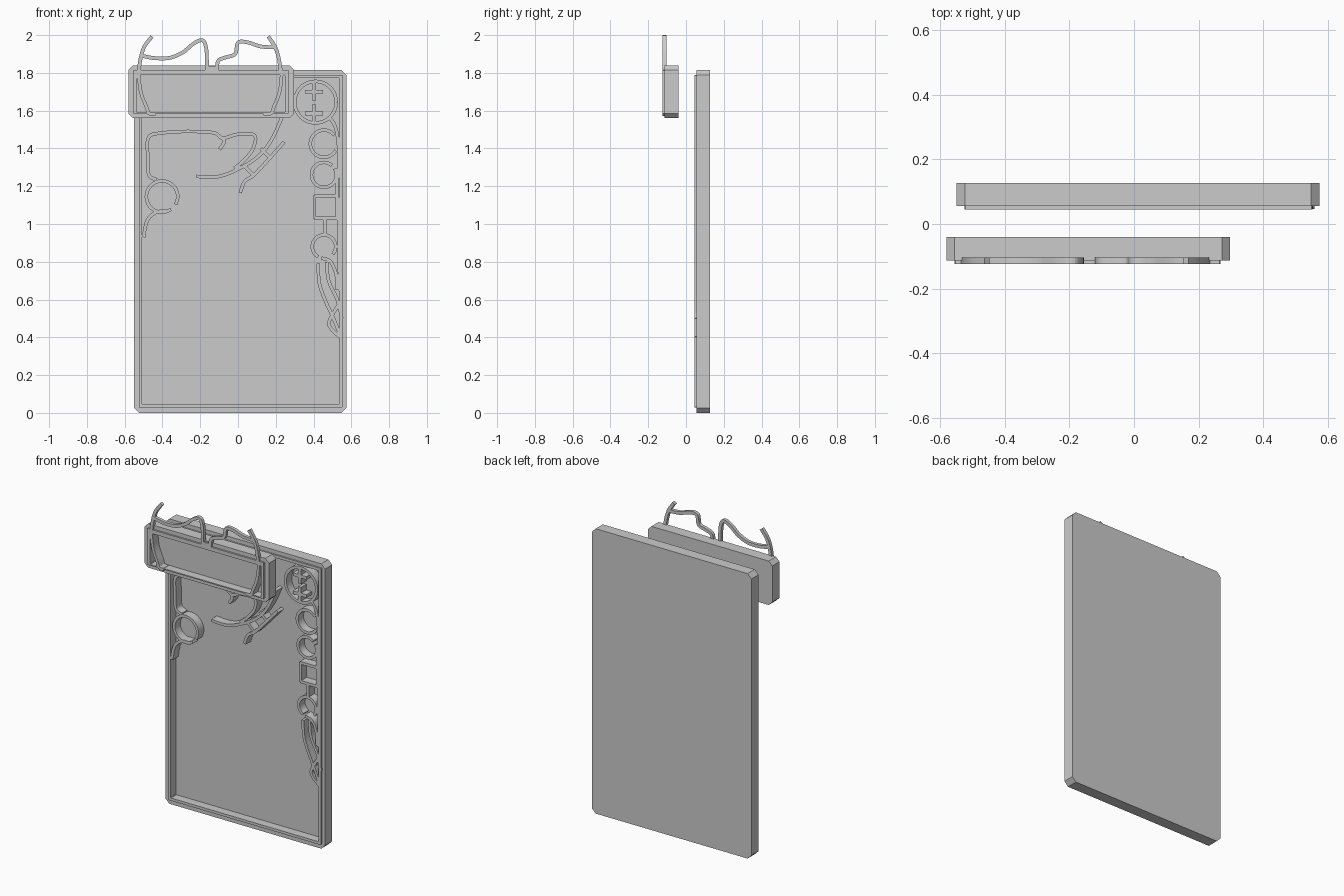
import bpy, bmesh, math
from mathutils import Vector

if "Cube" in bpy.data.objects:
    bpy.data.objects.remove(bpy.data.objects["Cube"])


def finish(name, bm):
    bmesh.ops.recalc_face_normals(bm, faces=bm.faces)
    me = bpy.data.meshes.new(name)
    bm.to_mesh(me)
    bm.free()
    ob = bpy.data.objects.new(name, me)
    bpy.context.collection.objects.link(ob)
    return ob


def tray(name, outer, rim, inner, chamfer, y_back, y_lip, y_rim, y_floor):
    """Recessed plate: nested eight-sided loops joined from back to floor."""
    bm = bmesh.new()

    def loop(rect, c, y):
        x0, x1, z0, z1 = rect
        pts = [(x0 + c, z0), (x1 - c, z0), (x1, z0 + c), (x1, z1 - c),
               (x1 - c, z1), (x0 + c, z1), (x0, z1 - c), (x0, z0 + c)]
        return [bm.verts.new((x, y, z)) for x, z in pts]

    loops = [loop(outer, chamfer, y_back), loop(outer, chamfer, y_lip),
             loop(rim, 0.003, y_lip), loop(rim, 0.003, y_rim),
             loop(inner, 0.003, y_rim), loop(inner, 0.003, y_floor)]
    for a, b in zip(loops, loops[1:]):
        for i in range(8):
            j = (i + 1) % 8
            bm.faces.new((a[i], a[j], b[j], b[i]))
    bm.faces.new(loops[0])
    bm.faces.new(loops[-1])
    return finish(name, bm)


def smooth(pts, n=6):
    """Catmull-Rom path through the points."""
    p = [pts[0]] + pts + [pts[-1]]
    out = []
    for a, b, c, d in zip(p, p[1:], p[2:], p[3:]):
        for k in range(n):
            t = k / n
            out.append(0.5 * (2 * b + (c - a) * t + (2 * a - 5 * b + 4 * c - d) * t * t
                              + (3 * b - a - 3 * c + d) * t ** 3))
    return out + [pts[-1]]


def rib(name, pts, y0, y1, width=0.018, curved=True):
    """Square-section strip following a path in the front plane."""
    pts = [Vector(p) for p in pts]
    if curved and len(pts) > 2:
        pts = smooth(pts)
    bm = bmesh.new()
    rings = []
    for i, p in enumerate(pts):
        d = (pts[min(i + 1, len(pts) - 1)] - pts[max(i - 1, 0)]).normalized()
        s = Vector((-d.y, d.x)) * width / 2
        a, b = p + s, p - s
        rings.append([bm.verts.new((q.x, y, q.y)) for q, y in
                      ((a, y0), (b, y0), (b, y1), (a, y1))])
    for a, b in zip(rings, rings[1:]):
        for i in range(4):
            j = (i + 1) % 4
            bm.faces.new((a[i], a[j], b[j], b[i]))
    bm.faces.new(rings[0])
    bm.faces.new(rings[-1])
    return finish(name, bm)


def arc(cx, cz, r, a0, a1, n=12):
    return [(cx + r * math.cos(math.radians(a0 + (a1 - a0) * i / n)),
             cz + r * math.sin(math.radians(a0 + (a1 - a0) * i / n))) for i in range(n + 1)]


# Large rear tray
tray("back_tray", (-0.55, 0.575, 0, 1.815), (-0.525, 0.553, 0.028, 1.79),
     (-0.507, 0.537, 0.045, 1.772), 0.027, 0.127, 0.055, 0.045, 0.1)

# Small front tray
tray("front_tray", (-0.58, 0.297, 1.56, 1.84), (-0.555, 0.268, 1.583, 1.815),
     (-0.535, 0.248, 1.59, 1.79), 0.025, -0.04, -0.113, -0.124, -0.07)

# Wire outline over the front tray
wires = {
    "left_post": [(-0.455, 1.993), (-0.495, 1.94), (-0.515, 1.88), (-0.527, 1.80)],
    "left_wire": [(-0.505, 1.89), (-0.44, 1.878), (-0.36, 1.88), (-0.29, 1.91),
                  (-0.235, 1.955), (-0.187, 1.972), (-0.167, 1.92), (-0.165, 1.80)],
    "right_post": [(0.16, 1.993), (0.195, 1.94), (0.215, 1.88), (0.228, 1.80)],
    "right_wire": [(0.195, 1.935), (0.12, 1.94), (0.05, 1.962), (0.0, 1.96),
                   (-0.015, 1.90), (-0.065, 1.882), (-0.105, 1.863), (-0.113, 1.80)],
    "left_inner_edge": [(-0.527, 1.80), (-0.515, 1.70), (-0.485, 1.62), (-0.47, 1.585), (-0.437, 1.583)],
    "right_inner_edge": [(0.232, 1.80), (0.22, 1.70), (0.19, 1.62), (0.175, 1.585), (0.135, 1.583)],
}
for name, pts in wires.items():
    inner = "inner" in name
    rib(name, pts, -0.124, -0.07 if inner else -0.103, 0.018 if inner else 0.02)
rib("wire_bridge", [(-0.17, 1.824), (-0.105, 1.824)], -0.124, -0.103)

# Flowing ribs inside the large tray
Y0, Y1 = 0.046, 0.102
ribs = {
    "left_stem": [(-0.43, 1.235), (-0.472, 1.26), (-0.478, 1.36), (-0.473, 1.46),
                  (-0.40, 1.482), (-0.27, 1.49), (-0.13, 1.483), (-0.08, 1.455),
                  (0.0, 1.475), (0.087, 1.47), (0.08, 1.40), (0.03, 1.335), (-0.02, 1.295)],
    "small_tick": [(-0.08, 1.455), (-0.075, 1.43), (-0.098, 1.395)],
    "long_sweep": [(0.235, 1.57), (0.18, 1.45), (0.11, 1.36), (0.0, 1.29),
                   (-0.11, 1.25), (-0.22, 1.252)],
    "lower_sweep": [(0.245, 1.435), (0.16, 1.34), (0.085, 1.26), (0.035, 1.225), (0.012, 1.165)],
    "rung_a": [(0.12, 1.40), (0.175, 1.345)],
    "rung_b": [(0.03, 1.31), (0.085, 1.255)],
    "left_loop": arc(-0.402, 1.145, 0.083, 305, -30 + 0) ,
    "lower_curl": [(-0.37, 1.066), (-0.43, 1.063), (-0.48, 1.02), (-0.5, 0.93)],
    "round_frame": arc(0.41, 1.645, 0.11, 0, 360, 24),
    "leaf_left": [(0.425, 0.79), (0.43, 0.69), (0.46, 0.60), (0.51, 0.49), (0.545, 0.40)],
    "leaf_right": [(0.47, 0.80), (0.48, 0.70), (0.525, 0.60), (0.55, 0.50)],
    "leaf_tip": [(0.53, 0.57), (0.485, 0.49), (0.49, 0.45), (0.54, 0.40)],
    "leaf_twig": [(0.44, 0.82), (0.49, 0.80), (0.52, 0.73), (0.525, 0.65)],
    "edge_vine": [(0.48, 1.57), (0.52, 1.50), (0.535, 1.35), (0.525, 1.20), (0.535, 1.0),
                  (0.535, 0.8), (0.545, 0.6)],
}
for name, pts in ribs.items():
    rib(name, pts, Y0, Y1)

# Crosses inside the round frame
for i, z in enumerate((1.70, 1.585)):
    rib(f"cross_{i}_bar", [(0.355, z), (0.45, z)], Y0, Y1, 0.02)
    rib(f"cross_{i}_post", [(0.402, z - 0.047), (0.402, z + 0.047)], Y0, Y1, 0.02)

# Abstract scroll column down the right side
for i, (z, r, a0, a1) in enumerate(((1.425, 0.072, 40, 330), (1.26, 0.066, 50, 390), (0.88, 0.062, -40, 240))):
    rib(f"scroll_{i}", arc(0.455, z, r, a0, a1), Y0, Y1)
x0, x1, z0, z1 = 0.405, 0.525, 1.03, 1.15
for i, seg in enumerate((((x0, z0), (x1, z0)), ((x0, z1), (x1, z1)),
                         ((x0, z0), (x0, z1)), ((x1, z0), (x1, z1)))):
    rib(f"square_side_{i}", list(seg), Y0, Y1)
rib("square_link", [(0.46, 1.03), (0.46, 0.94)], Y0, Y1)
